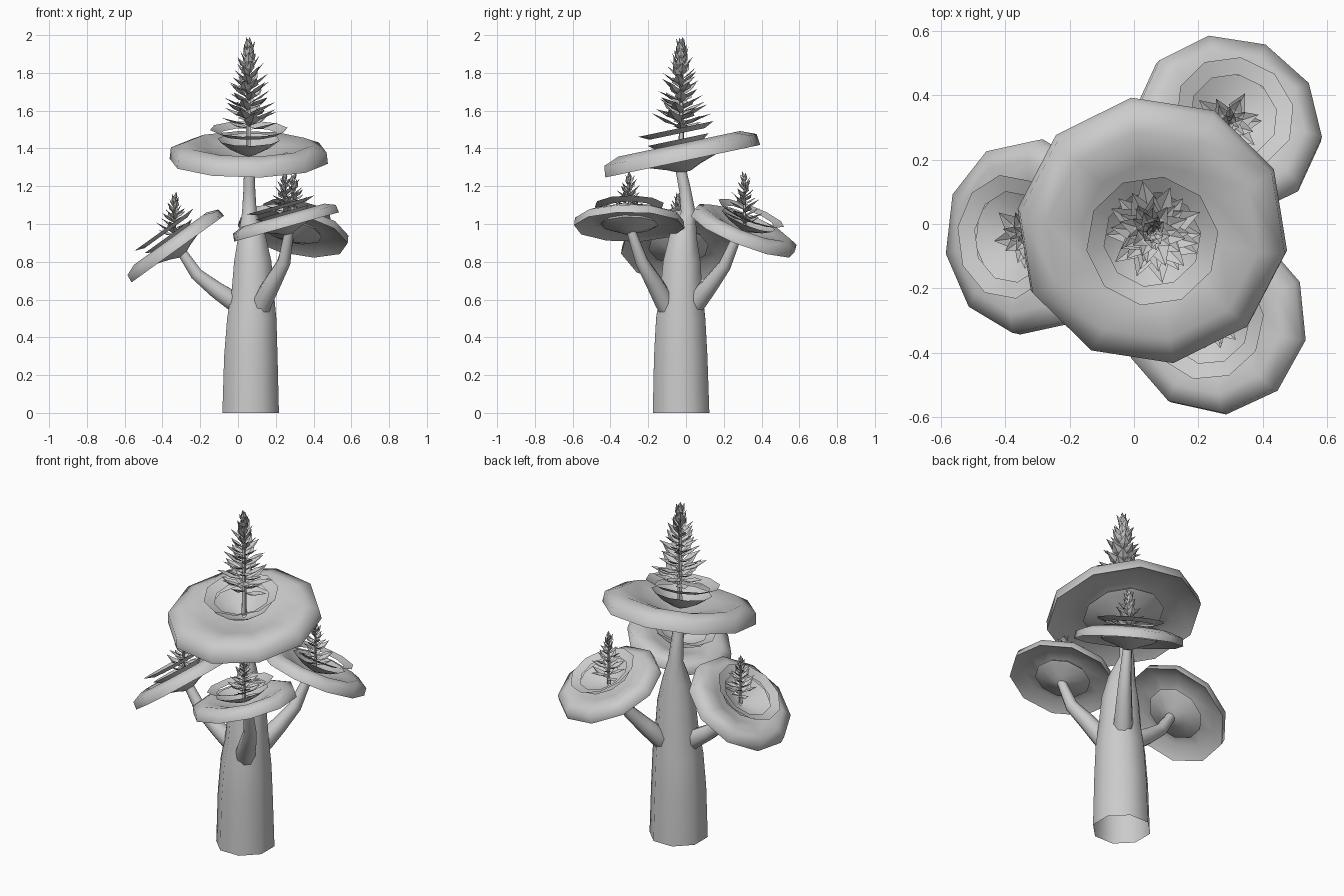
import bpy, bmesh, math, random
from mathutils import Vector, Matrix

random.seed(4)
cube = bpy.data.objects.get("Cube")
if cube:
    bpy.data.objects.remove(cube)

GREY = (0.6, 0.6, 0.6, 1)
mat = bpy.data.materials.new("pale_grey")
mat.use_nodes = True
mat.diffuse_color = GREY
mat.node_tree.nodes["Principled BSDF"].inputs["Base Color"].default_value = GREY


def finish(bm, name, angle, matrix=None, solid=True):
    """Turn a bmesh into a shaded object."""
    if solid:
        bmesh.ops.recalc_face_normals(bm, faces=bm.faces)
    mesh = bpy.data.meshes.new(name)
    bm.to_mesh(mesh)
    bm.free()
    mesh.materials.append(mat)
    obj = bpy.data.objects.new(name, mesh)
    bpy.context.collection.objects.link(obj)
    if matrix:
        obj.matrix_world = matrix
    bpy.ops.object.select_all(action='DESELECT')
    obj.select_set(True)
    bpy.context.view_layer.objects.active = obj
    bpy.ops.object.shade_smooth_by_angle(angle=math.radians(angle))


def bridge(bm, rings):
    for low, high in zip(rings, rings[1:]):
        n = len(low)
        for i in range(n):
            j = (i + 1) % n
            bm.faces.new((low[i], low[j], high[j], high[i]))


def tube(name, points, sides):
    """Loft an open-ended tapering branch through (x, y, z, radius) points."""
    bm = bmesh.new()
    centres = [Vector(p[:3]) for p in points]
    rings = []
    for k, c in enumerate(centres):
        along = centres[min(k + 1, len(centres) - 1)] - centres[max(k - 1, 0)]
        if c.z == 0:
            along = Vector((0, 0, 1))
        turn = Vector((0, 0, 1)).rotation_difference(along)
        ring = []
        for i in range(sides):
            a = math.tau * (i + 0.5) / sides
            offset = Vector((math.cos(a), math.sin(a), 0)) * points[k][3]
            ring.append(bm.verts.new(c + turn @ offset))
        rings.append(ring)
    bridge(bm, rings)
    finish(bm, name, 70, solid=False)


def lathe(name, profile, matrix, phase, solid):
    """Spin a (radius, height) profile into a ten-sided form."""
    bm = bmesh.new()
    rings = []
    for r, h in profile:
        ring = []
        for i in range(10):
            a = math.tau * i / 10 + phase
            ring.append(bm.verts.new((r * math.cos(a), r * math.sin(a), h)))
        rings.append(ring)
    bridge(bm, rings)
    if solid:
        bm.faces.new(rings[0])
        bm.faces.new(rings[-1])
    finish(bm, name, 75, matrix, solid)


def leaf(bm, base, angle, pitch, length):
    """Add a folded diamond leaf."""
    out = Vector((math.cos(angle), math.sin(angle), 0))
    side = Vector((-math.sin(angle), math.cos(angle), 0)) * length * 0.25
    up = Vector((0, 0, 1))
    along = out * math.cos(pitch) + up * math.sin(pitch)
    normal = up * math.cos(pitch) - out * math.sin(pitch)
    middle = base + along * length * 0.5
    b, t, m, l, r = [bm.verts.new(p) for p in (
        base, base + along * length, middle - normal * length * 0.08,
        middle + side, middle - side)]
    for face in ((b, m, l), (m, t, l), (b, r, m), (r, t, m)):
        bm.faces.new(face)


def spike(name, base, top, first, reach, count):
    """Leafy spire whose leaves shorten and steepen with height."""
    x, y, z = base
    tube(name + "_stem", [(x, y, z, reach * 0.09), (x, y, top - 0.03, reach * 0.03)], 5)
    bm = bmesh.new()
    for i in range(count):
        t = i / (count - 1)
        length = reach * (1 - 0.58 * t) * random.uniform(0.85, 1.05)
        pitch = math.radians(20 + 58 * t * t + random.uniform(-8, 8))
        height = first + (top - reach * 0.41 - first) * t
        leaf(bm, Vector((x, y, height)), i * 2.4 + random.uniform(-0.2, 0.2), pitch, length)
    finish(bm, name + "_leaves", 15, solid=False)


# Trunk and side branches
tube("trunk", [(0.067, -0.026, 0, 0.162), (0.068, -0.028, 0.3, 0.153),
               (0.073, -0.028, 0.5, 0.141), (0.078, -0.025, 0.65, 0.12),
               (0.078, -0.022, 0.8, 0.107), (0.073, -0.015, 0.93, 0.079),
               (0.06, 0.012, 1.06, 0.042), (0.06, -0.005, 1.18, 0.034),
               (0.06, -0.03, 1.3, 0.03)], 8)
tube("front_branch", [(0.1, -0.06, 0.47, 0.04), (0.13, -0.115, 0.59, 0.055),
                      (0.19, -0.175, 0.7, 0.046), (0.245, -0.235, 0.8, 0.036),
                      (0.27, -0.29, 0.96, 0.026)], 8)
tube("back_branch", [(0.09, 0.0, 0.5, 0.04), (0.13, 0.065, 0.6, 0.055),
                     (0.18, 0.13, 0.68, 0.046), (0.235, 0.205, 0.78, 0.036),
                     (0.27, 0.265, 0.92, 0.026)], 8)
tube("right_branch", [(0.06, -0.03, 0.52, 0.04), (-0.03, -0.033, 0.595, 0.055),
                      (-0.12, -0.036, 0.655, 0.046), (-0.22, -0.04, 0.735, 0.036),
                      (-0.31, -0.04, 0.87, 0.026)], 8)

# Tilted caps, each with a stepped underside, two nested cups and a leafy spire
CAP = [(0.03, -0.095), (0.09, -0.068), (0.19, -0.035), (0.22, -0.02),
       (0.2, 0.0), (0.31, 0.02), (0.42, -0.038), (0.413, 0.022), (0.33, 0.055),
       (0.22, 0.025), (0.05, -0.035)]
LOWER_CUP = [(0.165, 0.078), (0.11, 0.035), (0.04, 0.0), (0.01, -0.01)]
UPPER_CUP = [(0.205, 0.135), (0.15, 0.108)]
# name, centre, normal, scale, cup spread, phase, spire top, spire start, leaf reach, leaves
caps = [
    ("top", (0.057, -0.025, 1.37), (0, -0.21, 1), 1.01, 1, -9, 2.0, 1.5, 0.175, 66),
    ("front", (0.25, -0.3, 1.01), (-0.28, 0, 1), 0.7, 1.3, -12, 1.28, 1.04, 0.12, 32),
    ("back", (0.295, 0.31, 0.97), (0.22, 0.4, 1), 0.71, 1.3, -7, 1.28, 1.0, 0.12, 32),
    ("right", (-0.335, -0.04, 0.89), (-0.72, 0, 1), 0.73, 1.3, 10, 1.17, 0.93, 0.12, 32)]
for name, centre, normal, scale, spread, phase, top, first, reach, count in caps:
    turn = Vector((0, 0, 1)).rotation_difference(Vector(normal))
    matrix = Matrix.LocRotScale(Vector(centre), turn, Vector((scale,) * 3))
    phase = math.radians(phase)
    lathe(name + "_cap", CAP, matrix, phase, True)
    for part, profile, twist in (("_lower_cup", LOWER_CUP, 0), ("_upper_cup", UPPER_CUP, 0.3)):
        cup = [(r * spread, h) for r, h in profile]
        lathe(name + part, cup, matrix, phase + twist, False)
    spike(name + "_spire", centre, top, first, reach, count)
